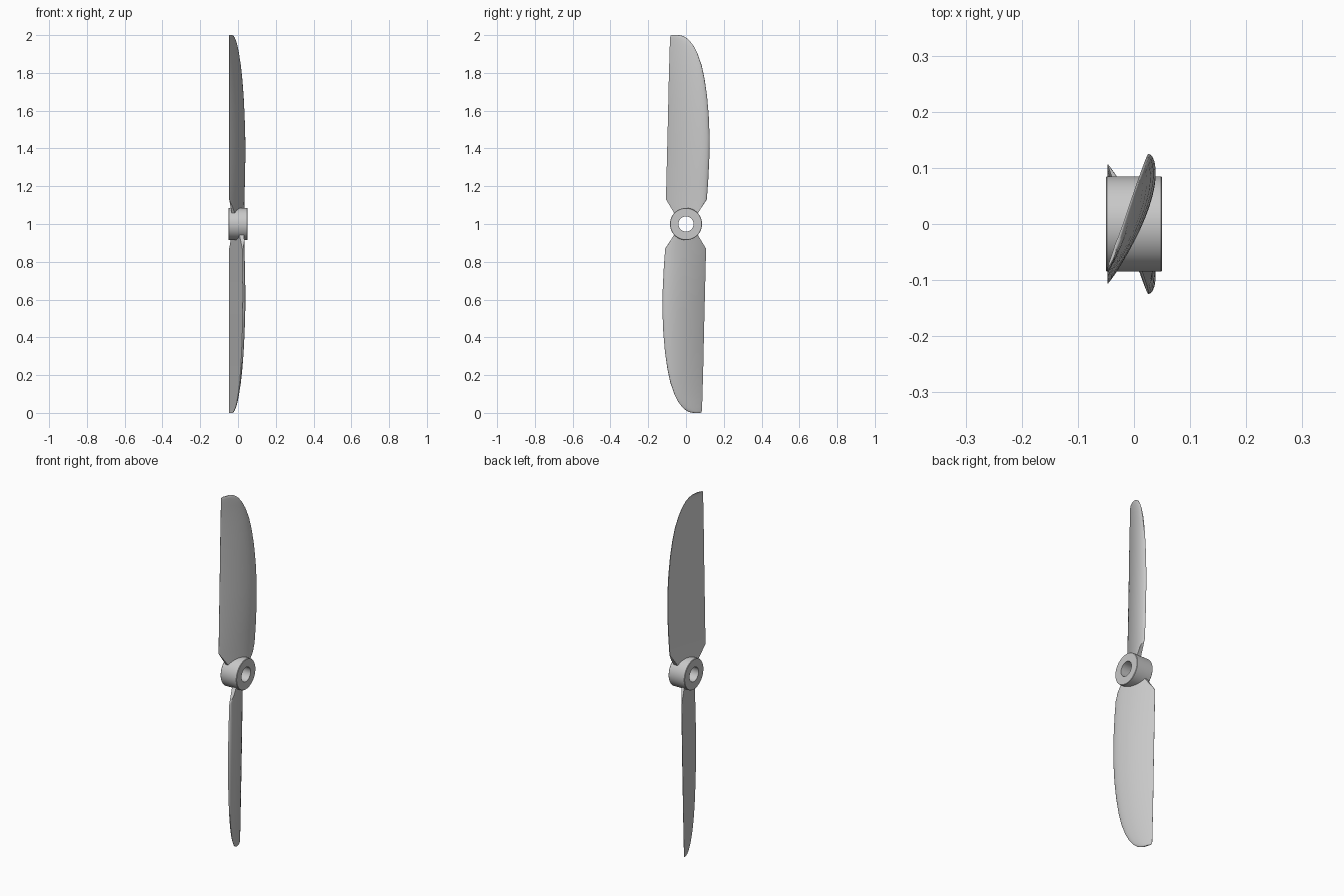
import bpy, bmesh, math
from mathutils import Matrix, Vector

if "Cube" in bpy.data.objects:
    bpy.data.objects.remove(bpy.data.objects["Cube"], do_unlink=True)

grey = bpy.data.materials.new("light grey")
grey.use_nodes = True
grey.diffuse_color = (0.58, 0.58, 0.58, 1)
grey.node_tree.nodes["Principled BSDF"].inputs["Base Color"].default_value = grey.diffuse_color

CENTRE = Vector((0, 0, 1))


def finish(bm, name):
    """Turn a bmesh into a smooth object with sharp creases."""
    bmesh.ops.recalc_face_normals(bm, faces=bm.faces[:])
    mesh = bpy.data.meshes.new(name)
    bm.to_mesh(mesh)
    bm.free()
    mesh.materials.append(grey)
    obj = bpy.data.objects.new(name, mesh)
    bpy.context.collection.objects.link(obj)
    bpy.ops.object.select_all(action="DESELECT")
    obj.select_set(True)
    bpy.context.view_layer.objects.active = obj
    bpy.ops.object.shade_smooth_by_angle(angle=math.radians(30))
    return obj


def bridge(bm, rings, closed=False):
    """Skin a list of equal closed rings."""
    pairs = list(zip(rings, rings[1:]))
    if closed:
        pairs.append((rings[-1], rings[0]))
    for a, b in pairs:
        n = len(a)
        for i in range(n):
            j = (i + 1) % n
            bm.faces.new((a[i], a[j], b[j], b[i]))


def make_hub():
    # Ring section turned about the x axis: (x, radius)
    profile = [(-0.05, 0.04), (-0.05, 0.083), (-0.048, 0.085),
               (0.048, 0.085), (0.05, 0.083), (0.05, 0.04)]
    bm = bmesh.new()
    steps = 64
    rings = []
    for x, r in profile:
        angles = [2 * math.pi * k / steps for k in range(steps)]
        rings.append([bm.verts.new((x, r * math.cos(a), 1 + r * math.sin(a))) for a in angles])
    bridge(bm, rings, closed=True)
    return finish(bm, "hub")


# Blade outline: (height, trailing edge y, leading edge y, thickness)
STATIONS = [
    (1.13, -0.106, 0.110, 0.027), (1.22, -0.104, 0.117, 0.029),
    (1.34, -0.101, 0.123, 0.031), (1.46, -0.098, 0.125, 0.031),
    (1.58, -0.095, 0.120, 0.029), (1.68, -0.093, 0.111, 0.026),
    (1.77, -0.091, 0.098, 0.022), (1.84, -0.089, 0.083, 0.018),
    (1.90, -0.087, 0.062, 0.014), (1.94, -0.086, 0.042, 0.011),
    (1.97, -0.085, 0.020, 0.009), (1.987, -0.084, 0.000, 0.007),
    (1.996, -0.082, -0.018, 0.006), (2.0, -0.077, -0.038, 0.005)]
SLOPE = 0.323
EDGE_X = -0.047
COLUMNS = 18


def section(bm, z, te, le, thick, cut_te, cut_le):
    """Flat-backed aerofoil ring, trimmed between the two cut positions."""
    flat, curved = [], []
    for k in range(COLUMNS + 1):
        u = 0.5 - 0.5 * math.cos(math.pi * k / COLUMNS)
        y = cut_te + (cut_le - cut_te) * u
        t = min(max((y - te) / (le - te), 0), 1)
        camber = thick * t ** 0.9 * (1 - t) ** 0.6 / 0.364
        x = EDGE_X + SLOPE * (y - te)
        flat.append(bm.verts.new((x, y, z)))
        curved.append(bm.verts.new((x + camber + 0.0008, y, z)))
    return flat + curved[::-1]


def make_blade(name, turn):
    bm = bmesh.new()
    z0, te, le, thick = STATIONS[0]
    # Root narrows into the hub wall
    rings = [section(bm, 1.05, te, le, thick, -0.058, 0.058),
             section(bm, 1.09, te, le, thick, -0.082, 0.084)]
    for z, te, le, thick in STATIONS:
        rings.append(section(bm, z, te, le, thick, te, le))
    bridge(bm, rings)
    # Close root and tip with strips of quads
    for ring in (rings[0], rings[-1]):
        n = len(ring)
        for i in range(COLUMNS):
            bm.faces.new((ring[i], ring[i + 1], ring[n - 2 - i], ring[n - 1 - i]))
    bmesh.ops.rotate(bm, verts=bm.verts[:], cent=CENTRE,
                     matrix=Matrix.Rotation(turn, 3, "X"))
    return finish(bm, name)


make_hub()
make_blade("upper_blade", 0)
make_blade("lower_blade", math.pi)
